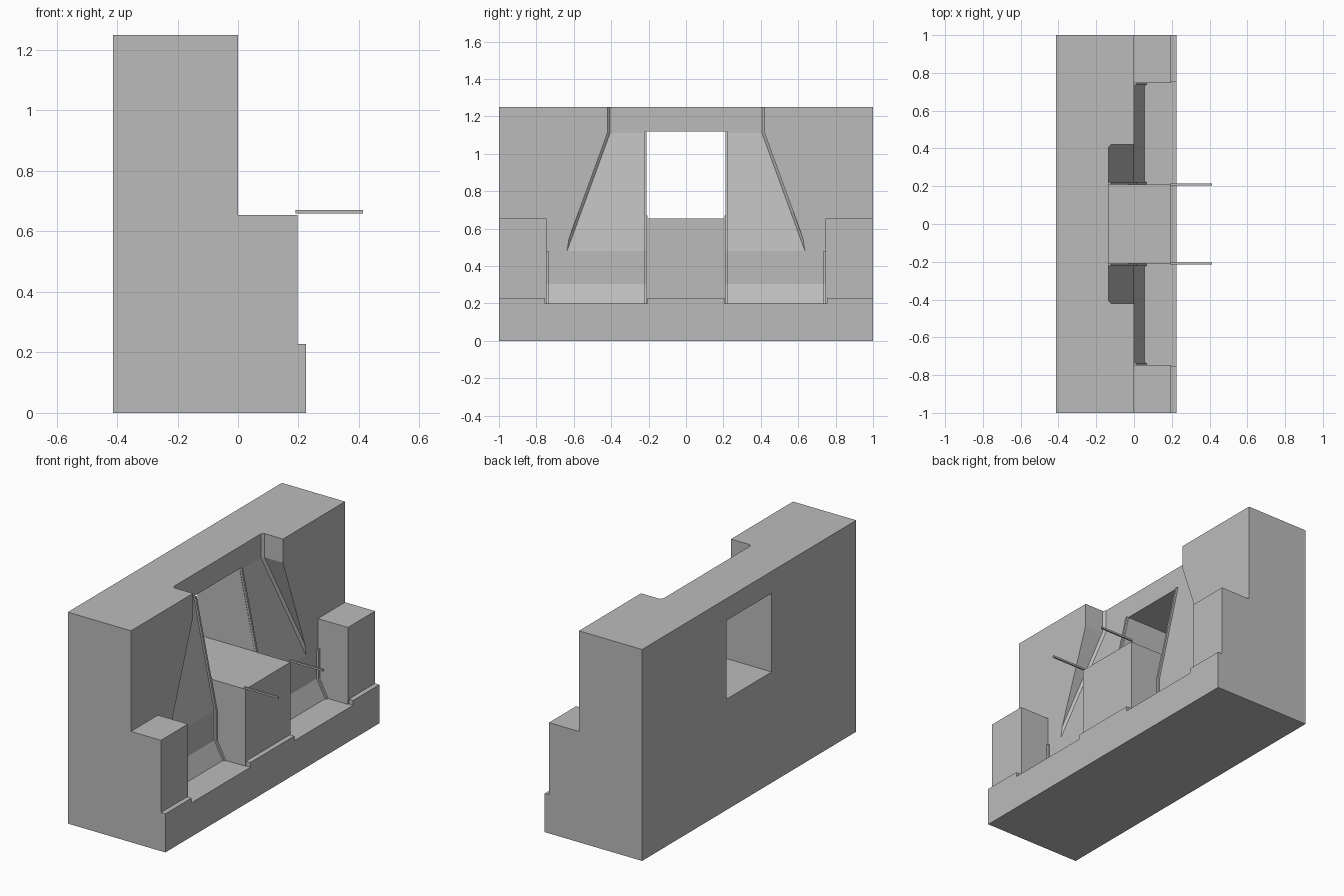
import bpy, bmesh

cube = bpy.data.objects.get("Cube")
if cube:
    bpy.data.objects.remove(cube, do_unlink=True)

grey = bpy.data.materials.new("plain grey")
grey.use_nodes = True
COLOUR = (0.5, 0.5, 0.5, 1)
grey.diffuse_color = COLOUR
grey.node_tree.nodes["Principled BSDF"].inputs["Base Color"].default_value = COLOUR


def loft(name, rings):
    """Skin a stack of equal-length rings and cap both ends."""
    bm = bmesh.new()
    rows = [[bm.verts.new(p) for p in ring] for ring in rings]
    n = len(rows[0])
    for a, b in zip(rows, rows[1:]):
        for i in range(n):
            j = (i + 1) % n
            bm.faces.new((a[i], a[j], b[j], b[i]))
    bm.faces.new(rows[0])
    bm.faces.new(rows[-1])
    bmesh.ops.recalc_face_normals(bm, faces=bm.faces)
    mesh = bpy.data.meshes.new(name)
    bm.to_mesh(mesh)
    bm.free()
    obj = bpy.data.objects.new(name, mesh)
    bpy.context.collection.objects.link(obj)
    mesh.materials.append(grey)
    return obj


def prism(name, profile, y0, y1):
    """Extrude an x-z profile along y."""
    return loft(name, [[(x, y, z) for x, z in profile] for y in (y0, y1)])


def box(name, x0, x1, y0, y1, z0, z1):
    return prism(name, [(x0, z0), (x1, z0), (x1, z1), (x0, z1)], y0, y1)


def cut(target, cutter):
    mod = target.modifiers.new("cut " + cutter.name, 'BOOLEAN')
    mod.operation = 'DIFFERENCE'
    mod.solver = 'EXACT'
    mod.object = cutter
    bpy.context.view_layer.objects.active = target
    bpy.ops.object.modifier_apply(modifier=mod.name)
    bpy.data.objects.remove(cutter, do_unlink=True)


BACK, FRONT, LEDGE = -0.413, 0.225, 0.196
TOP, LEDGE_TOP, SILL_TOP, FLOOR = 1.25, 0.655, 0.228, 0.2
BLOCK, POST = 0.21, 0.747
foot = [(0.055, FLOOR), (0, 0.305)]

# Wall with base and sloped foot
wall = prism("wall", [(BACK, 0), (FRONT, 0), (FRONT, FLOOR)] + foot
             + [(0, TOP), (BACK, TOP)], -1, 1)

# Flared recess that runs out towards the bottom, with trimmed inner corners
c = 0.014
rings = []
for z, depth, w in ((1.3, -0.135, 0.42), (1.11, -0.135, 0.42), (0.48, 0, 0.65)):
    half = [(0.05, w), (depth + c, w), (depth, w - c)]
    rings.append([(x, y, z) for x, y in half]
                 + [(x, -y, z) for x, y in reversed(half)])
cut(wall, loft("recess_cutter", rings))

# Window through the wall
cut(wall, box("window_cutter", -0.6, 0.3, -BLOCK, BLOCK, LEDGE_TOP, 1.12))

# Centre block below the window, and its sill
prism("centre_block", [(LEDGE, FLOOR)] + foot
      + [(0, 0.48), (-0.038, LEDGE_TOP), (LEDGE, LEDGE_TOP)], -BLOCK, BLOCK)
box("centre_sill", LEDGE, FRONT, -0.205, 0.205, FLOOR, SILL_TOP)

# Mirrored end posts, sills, corner trims and thin rods
t = 0.012
slope = [(-0.135, 1.12), (0, 0.48)]
for side, s in (("left", 1), ("right", -1)):
    prism(side + "_post", [(LEDGE, FLOOR)] + foot
          + [(0, LEDGE_TOP), (LEDGE, LEDGE_TOP)], s * POST, s)
    box(side + "_sill", LEDGE, FRONT, s * 0.755, s, FLOOR, SILL_TOP)
    for part, path, y0, y1 in (
            ("inner", slope + foot[::-1], BLOCK, BLOCK + t),
            ("outer", slope[1:] + foot[::-1], POST - t, POST)):
        prism(f"{side}_{part}_trim",
              path + [(x + t, z) for x, z in reversed(path)], s * y0, s * y1)
    box(side + "_rod", 0.19, 0.413, s * 0.205, s * 0.215, 0.659, 0.67)
